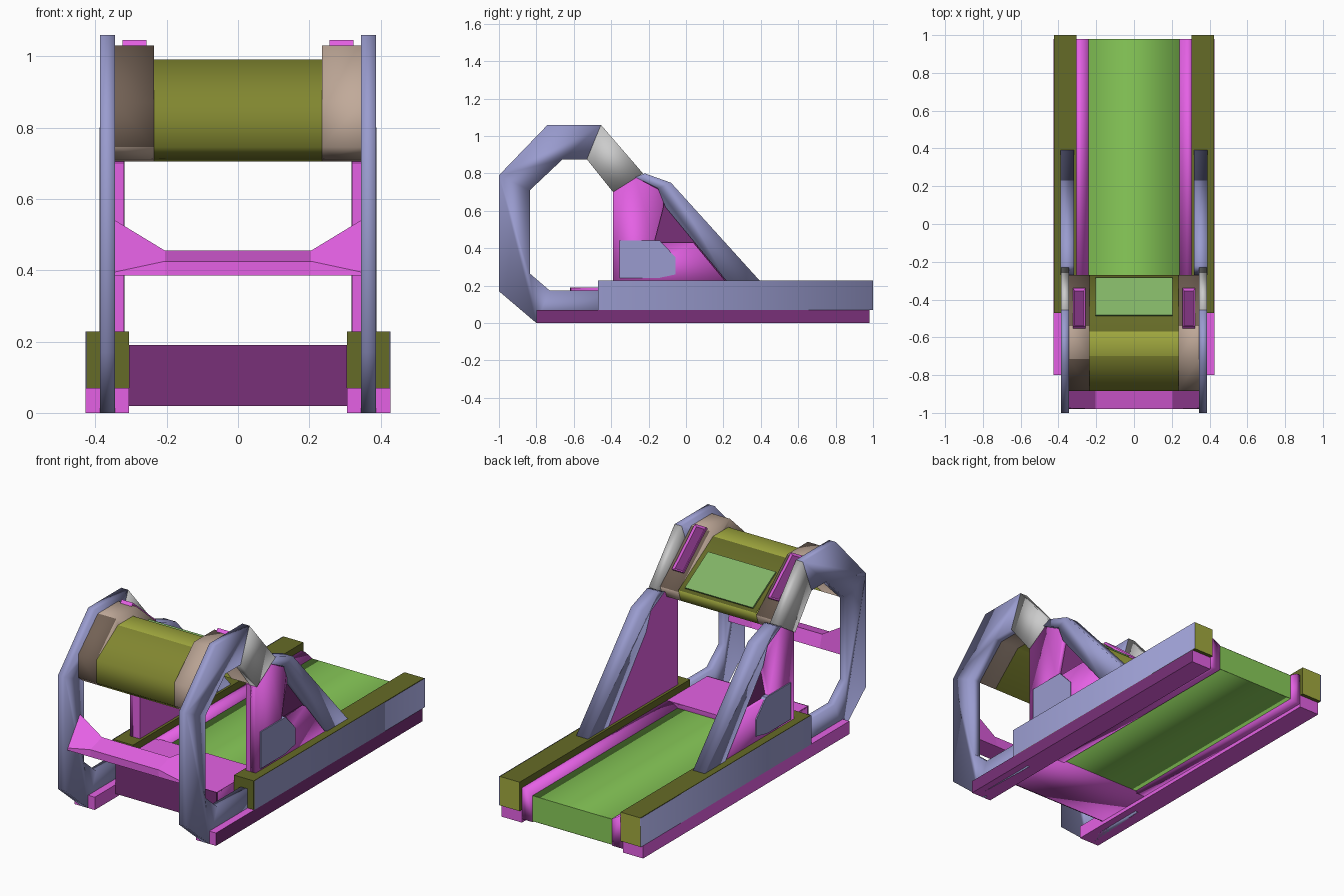
import bpy, bmesh, math
from mathutils import Matrix, Vector

if "Cube" in bpy.data.objects:
    bpy.data.objects.remove(bpy.data.objects["Cube"])


def mat(name, rgb):
    m = bpy.data.materials.new(name)
    m.diffuse_color = (*rgb, 1)
    m.use_nodes = True
    m.node_tree.nodes["Principled BSDF"].inputs["Base Color"].default_value = m.diffuse_color
    return m


BLUE = mat("slate_blue", (0.32, 0.33, 0.62))
PINK = mat("magenta", (0.78, 0.12, 0.78))
PLUM = mat("dark_magenta", (0.19, 0.03, 0.19))
OLIVE = mat("olive", (0.36, 0.40, 0.05))
OLIVE_MID = mat("mid_olive", (0.22, 0.24, 0.03))
OLIVE_DARK = mat("dark_olive", (0.13, 0.145, 0.02))
TAN = mat("tan", (0.53, 0.40, 0.32))
TAN_DARK = mat("dark_tan", (0.17, 0.12, 0.09))
GREEN = mat("green", (0.25, 0.60, 0.10))
SCREEN = mat("screen_green", (0.22, 0.45, 0.13))
WHITE = mat("pale_grey", (0.72, 0.75, 0.75))


def finish(name, bm, material, smooth=True):
    bmesh.ops.recalc_face_normals(bm, faces=bm.faces[:])
    for f in bm.faces:
        f.smooth = smooth
    me = bpy.data.meshes.new(name)
    bm.to_mesh(me)
    bm.free()
    ob = bpy.data.objects.new(name, me)
    bpy.context.collection.objects.link(ob)
    me.materials.append(material)
    return ob


def paint(ob, material, faces):
    ob.data.materials.append(material)
    for i in faces:
        ob.data.polygons[i].material_index = len(ob.data.materials) - 1


def loft(name, sections, material, caps=(True, True), skip=(), smooth=True):
    """Skin (y, z) profiles along x; caps and listed profile edges can be left open."""
    bm = bmesh.new()
    rings = [[bm.verts.new((x, y, z)) for y, z in prof] for x, prof in sections]
    n = len(rings[0])
    for a, b in zip(rings, rings[1:]):
        for i in range(n):
            if i not in skip:
                j = (i + 1) % n
                bm.faces.new((a[i], a[j], b[j], b[i]))
    for ring, wanted in ((rings[0], caps[0]), (rings[-1], caps[1])):
        if wanted:
            bm.faces.new(ring)
    return finish(name, bm, material, smooth)


def prism(name, profile, x0, x1, material, **kw):
    return loft(name, [(x0, profile), (x1, profile)], material, **kw)


def pair(name, profile, x0, x1, material, **kw):
    return [prism(f"{side}_{name}", profile, s * x0, s * x1, material, **kw)
            for side, s in (("left", -1), ("right", 1))]


def rect(y0, y1, z0, z1):
    return [(y0, z0), (y1, z0), (y1, z1), (y0, z1)]


# Base rails, foot rails and their outer skirts
base = pair("base_rail", rect(-0.80, 0.98, 0, 0.07), 0.305, 0.427, PINK, smooth=False)
paint(base[1], PLUM, [5])
for rail in pair("foot_rail", rect(-0.47, 1.0, 0.07, 0.228), 0.305, 0.424,
                 OLIVE_DARK, smooth=False):
    paint(rail, OLIVE, [1])
for skirt, s in zip(pair("rail_skirt", rect(-0.47, 1.0, 0.07, 0.228), 0.423, 0.428, BLUE,
                         skip=(0, 2, 3), caps=(False, True)), (-1, 1)):
    # an open sheet needs its outward side set explicitly
    if skirt.data.polygons[1].normal.x * s < 0:
        skirt.data.flip_normals()

# Running belt, sloped deck edges and motor cover
prism("running_belt", rect(-0.28, 0.98, 0.025, 0.165), -0.24, 0.24, GREEN, skip=(1, 3))
prism("belt_end", rect(0.972, 0.98, 0.026, 0.164), -0.24, 0.24, GREEN, smooth=False)
for side, s in (("left", -1), ("right", 1)):
    loft(f"{side}_deck_edge", [(s * 0.24, rect(-0.28, 0.98, 0.02, 0.167)),
                               (s * 0.28, rect(-0.28, 0.98, 0.02, 0.19)),
                               (s * 0.305, rect(-0.28, 0.98, 0.02, 0.19))], PINK)
prism("motor_cover", rect(-0.615, -0.27, 0.02, 0.188), -0.305, 0.305, PINK, skip=(2,))
prism("motor_cover_top", rect(-0.615, -0.27, 0.184, 0.19), -0.305, 0.305, PINK, smooth=False)
prism("motor_cover_front", rect(-0.62, -0.612, 0.02, 0.19), -0.305, 0.305, PLUM, smooth=False)

# Curved side frames with their rear joining pieces
pair("side_frame", [(-0.40, 0), (-0.80, 0), (-1.0, 0.17), (-1.0, 0.79),
                    (-0.74, 1.06), (-0.455, 1.06), (-0.53, 0.875),
                    (-0.66, 0.875), (-0.835, 0.71), (-0.835, 0.265),
                    (-0.73, 0.175), (-0.40, 0.175)], 0.345, 0.387, BLUE)
pair("frame_joint", [(-0.455, 1.06), (-0.23, 0.80), (-0.39, 0.70),
                     (-0.53, 0.875)], 0.345, 0.387, WHITE)

# Upright panels, diagonal struts and outer pods
for panel in pair("upright_panel", [(-0.39, 0.2), (-0.39, 0.70), (-0.27, 0.78),
                                    (-0.12, 0.74), (-0.05, 0.58), (0.26, 0.2)],
                  0.32, 0.36, PINK, smooth=False):
    paint(panel, PLUM, [7])
pair("panel_relief", [(-0.39, 0.2), (-0.39, 0.70), (-0.27, 0.78), (-0.12, 0.70),
                      (-0.12, 0.62), (-0.17, 0.43), (0.04, 0.43), (0.23, 0.2)],
     0.35, 0.38, PINK)
pair("diagonal_strut", [(-0.27, 0.78), (-0.22, 0.80), (-0.08, 0.75), (0.40, 0.22),
                        (0.22, 0.22), (-0.11, 0.62), (-0.15, 0.72)],
     0.318, 0.388, BLUE)
pair("upright_pod", [(-0.355, 0.24), (-0.355, 0.44), (-0.14, 0.44), (-0.055, 0.35),
                     (-0.055, 0.26), (-0.15, 0.24)], 0.36, 0.386, BLUE, smooth=False)

# Front crossbar with flared ends
end = [(-0.98, 0.385), (-0.86, 0.385), (-0.87, 0.54), (-0.975, 0.395)]
mid = [(-0.98, 0.385), (-0.86, 0.385), (-0.88, 0.455), (-0.98, 0.425)]
loft("front_crossbar", [(-0.345, end), (-0.205, mid), (0.205, mid), (0.345, end)],
     PINK, smooth=False)

# Console arch: middle body and two thicker ends whose outer sides meet the frames
under = [(-0.29, 0.745), (-0.39, 0.705), (-0.53, 0.875), (-0.66, 0.875), (-0.84, 0.71)]
front = [(-0.885, 0.745), (-0.885, 0.87)]
body = prism("console_body", under + front + [(-0.70, 0.99), (-0.57, 0.99), (-0.27, 0.81)],
             -0.235, 0.235, OLIVE, caps=(False, False))
paint(body, OLIVE_MID, [4, 5, 6])
paint(body, OLIVE_DARK, [8])
ends = pair("console_end", under + front + [(-0.715, 1.03), (-0.54, 1.03), (-0.27, 0.80)],
            0.235, 0.345, TAN, caps=(True, False))
paint(ends[0], TAN_DARK, [5, 6, 8])
paint(ends[1], TAN_DARK, [8])

# Display screen lying on the rear slope
prism("display_screen", [(-0.49, 0.935), (-0.29, 0.815), (-0.282, 0.828), (-0.482, 0.948)],
      -0.205, 0.205, SCREEN, smooth=False)

# Recessed holders on the console ends
d = Vector((0, 0.20, -0.17))
for side, s in (("left", -1), ("right", 1)):
    bm = bmesh.new()
    bmesh.ops.create_cube(bm, size=1, matrix=Matrix.Diagonal((0.068, d.length, 0.04, 1)))
    bm.normal_update()
    top = max(bm.faces, key=lambda f: f.calc_center_median().z)
    bmesh.ops.inset_individual(bm, faces=[top], thickness=0.014)
    bmesh.ops.translate(bm, verts=top.verts[:], vec=(0, 0, -0.009))
    bm.faces.index_update()
    floor = top.index
    ob = finish(f"{side}_holder", bm, PINK, smooth=False)
    paint(ob, PLUM, [floor])
    ob.location = (s * 0.29, -0.453, 0.945)
    ob.rotation_euler.x = math.atan2(d.z, d.y)
